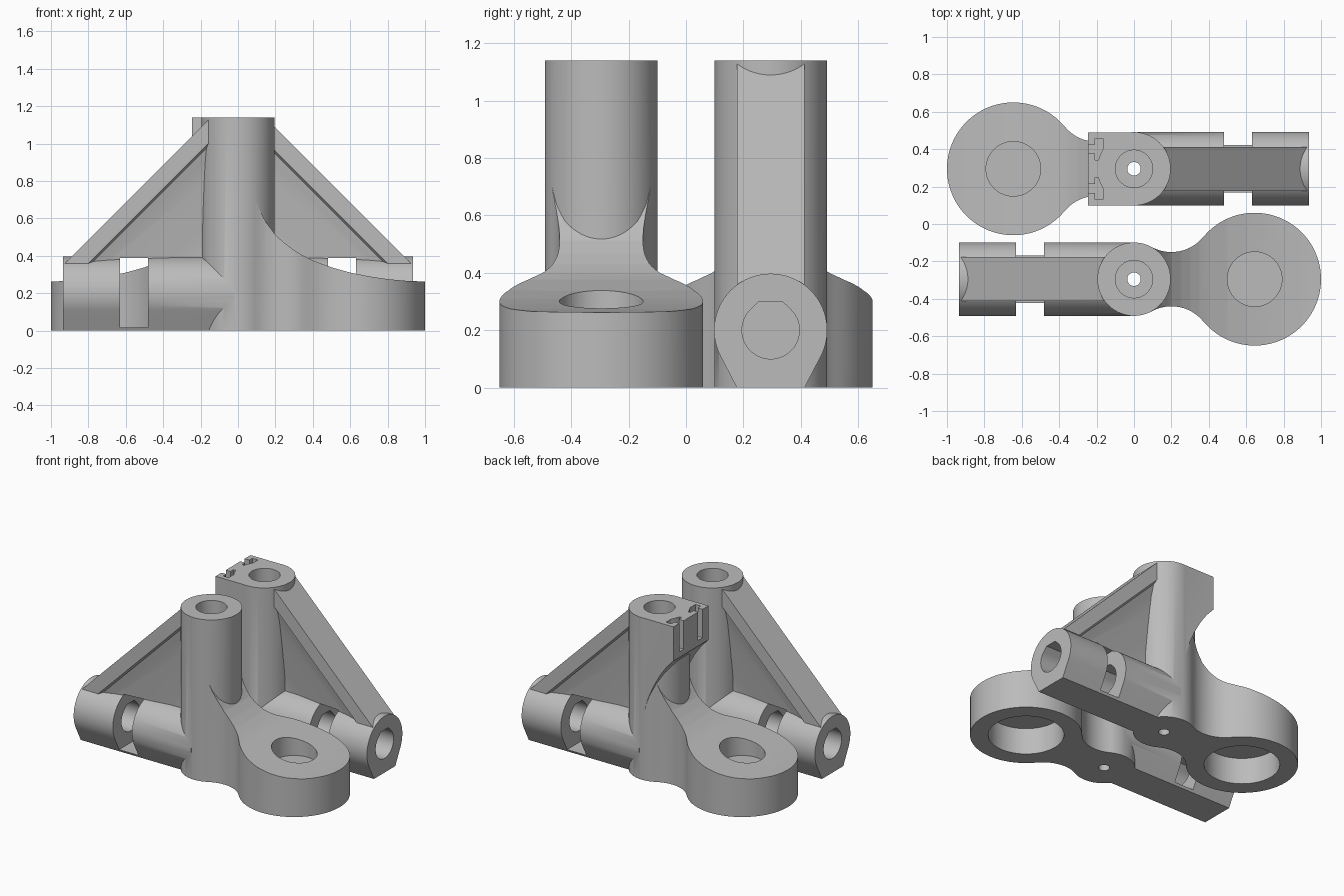
import bpy
import bmesh
from math import sin, cos, radians, degrees, atan2, pi
from mathutils import Vector, Matrix

cube = bpy.data.objects.get("Cube")
if cube:
    bpy.data.objects.remove(cube, do_unlink=True)

X, Y, Z = Vector((1, 0, 0)), Vector((0, 1, 0)), Vector((0, 0, 1))

grey = bpy.data.materials.new("plain_grey")
grey.use_nodes = True
grey.diffuse_color = (0.5, 0.5, 0.5, 1)
grey.node_tree.nodes["Principled BSDF"].inputs["Base Color"].default_value = (0.5, 0.5, 0.5, 1)


def arc(cx, cy, r, start, end, n):
    """Points along an arc, angles in degrees."""
    angles = [radians(start + (end - start) * i / n) for i in range(n + 1)]
    return [(cx + r * cos(a), cy + r * sin(a)) for a in angles]


def prism(name, outline, origin, u, v, sweep):
    """Outline in the u, v plane pushed along the sweep vector."""
    bm = bmesh.new()
    origin = Vector(origin)
    base = [origin + u * a + v * b for a, b in outline]
    low = [bm.verts.new(p) for p in base]
    high = [bm.verts.new(p + sweep) for p in base]
    bm.faces.new(low)
    bm.faces.new(high)
    for i in range(len(low)):
        j = (i + 1) % len(low)
        bm.faces.new((low[i], low[j], high[j], high[i]))
    bmesh.ops.recalc_face_normals(bm, faces=bm.faces)
    mesh = bpy.data.meshes.new(name)
    bm.to_mesh(mesh)
    bm.free()
    mesh.materials.append(grey)
    obj = bpy.data.objects.new(name, mesh)
    bpy.context.collection.objects.link(obj)
    return obj


def disc(name, x, r, z0, z1, n=64):
    return prism(name, arc(x, 0, r, 0, 360, n)[:-1], (0, 0, z0), X, Y, Z * (z1 - z0))


def box(name, x0, x1, y0, y1, z0, z1):
    outline = [(x0, y0), (x1, y0), (x1, y1), (x0, y1)]
    return prism(name, outline, (0, 0, z0), X, Y, Z * (z1 - z0))


def combine(target, tool, operation):
    """Boolean the tool into the target and drop the tool."""
    tool.hide_render = True
    mod = target.modifiers.new("combine", "BOOLEAN")
    mod.operation, mod.solver, mod.object = operation, "EXACT", tool
    graph = bpy.context.evaluated_depsgraph_get()
    mesh = bpy.data.meshes.new_from_object(target.evaluated_get(graph))
    target.modifiers.clear()
    target.data = mesh
    bpy.data.objects.remove(tool, do_unlink=True)


def make_foot():
    # Round eye joined to the post by two tangent fillets
    fillet = (0.2, 0.365, 0.22)
    to_post = degrees(atan2(-0.365, -0.2))
    to_eye = degrees(atan2(-0.365, 0.445))
    eye = 180 + to_eye
    side = arc(*fillet, to_post, to_eye, 16)
    plan = side + arc(0.645, 0, 0.355, eye, -eye, 72)[1:-1]
    plan += [(x, -y) for x, y in reversed(side)]
    foot = prism("foot", plan, (0, 0, 0), X, Y, Z)
    # Swooping top
    swoop = [(0.05, 0.85), (0.094, 0.7), (0.12, 0.636), (0.15, 0.58), (0.2, 0.512),
             (0.25, 0.467), (0.3, 0.43), (0.35, 0.4), (0.4, 0.375), (0.5, 0.338),
             (0.6, 0.31), (0.7, 0.29), (0.8, 0.275), (0.9, 0.266), (1.01, 0.262)]
    outline = swoop + [(1.01, -0.1), (0.05, -0.1)]
    combine(foot, prism("swoop", outline, (0, -0.5, 0), X, Z, Y), "INTERSECT")
    return foot


def make_rib():
    # Web that thickens into a sloping flange
    half = [(0.118, 0), (0.118, 0.088), (0.1, 0.1), (0.086, 0.152), (0.075, 0.22),
            (0.055, 0.36), (0.045, 0.43), (0.04, 0.62)]
    outline = half + [(-w, d) for w, d in reversed(half)]
    slope = (X + Z).normalized()
    rib = prism("rib", outline, (-0.985, 0, 0.3), Y, (X - Z).normalized(), slope * 1.4)
    combine(rib, box("rib_limit", -1, -0.1, -0.3, 0.3, 0.36, 1.135), "INTERSECT")
    return rib


def make_clip_block():
    # Square head with a curved support under it
    outline = [(0, 1.14), (0.245, 1.14), (0.245, 0.9), (0.19, 0.84), (0.14, 0.77),
               (0.09, 0.68), (0.05, 0.59), (0.02, 0.49), (0, 0.4)]
    block = prism("clip_block", outline, (0, -0.195, 0), X, Z, Y * 0.39)
    # Two T-shaped slots open at the top
    for y in (-0.105, 0.105):
        slot = [(0.3, -0.024), (0.3, 0.024), (0.208, 0.024), (0.208, 0.058),
                (0.165, 0.058), (0.165, -0.058), (0.208, -0.058), (0.208, -0.024)]
        combine(block, prism("slot", slot, (0, y, 0.94), X, Y, Z * 0.3), "DIFFERENCE")
    return block


def make_bracket(name, y, turn, with_clip):
    body = disc(name, 0, 0.196, 0, 1.14, 96)

    # Horizontal arm, round with a flat base
    section = arc(0, 0.2, 0.197, -28, 208, 56) + [(-0.118, 0), (0.118, 0)]
    arm = prism("arm", section, (-0.935, 0, 0), Y, Z, X * 0.915)
    combine(body, arm, "UNION")
    combine(body, make_foot(), "UNION")
    combine(body, make_rib(), "UNION")
    if with_clip:
        combine(body, make_clip_block(), "UNION")

    # Cross slot and flat-topped bore in the arm
    combine(body, box("slot", -0.63, -0.48, -0.4, 0.4, 0.017, 0.388), "DIFFERENCE")
    bore = arc(0, 0.2, 0.1, 135, 405, 40) + [(0.041, 0.3), (-0.041, 0.3)]
    combine(body, prism("bore", bore, (-1.1, 0, 0), Y, Z, X * 0.8), "DIFFERENCE")

    # Post bore and its pilot hole
    combine(body, disc("post_bore", 0, 0.1, 0.2, 1.3), "DIFFERENCE")
    combine(body, disc("pilot", 0, 0.036, -0.1, 0.3, 32), "DIFFERENCE")

    # Eye recesses above and below a thin floor
    combine(body, disc("eye_top", 0.645, 0.146, 0.2, 0.6), "DIFFERENCE")
    combine(body, disc("eye_base", 0.645, 0.24, -0.1, 0.185), "DIFFERENCE")

    body.data.transform(Matrix.Translation((0, y, 0)) @ Matrix.Rotation(turn, 4, "Z"))
    bpy.ops.object.select_all(action="DESELECT")
    body.select_set(True)
    bpy.context.view_layer.objects.active = body
    bpy.ops.object.shade_smooth_by_angle(angle=radians(30))
    return body


make_bracket("front_bracket", -0.295, 0, False)
make_bracket("back_bracket", 0.295, pi, True)
